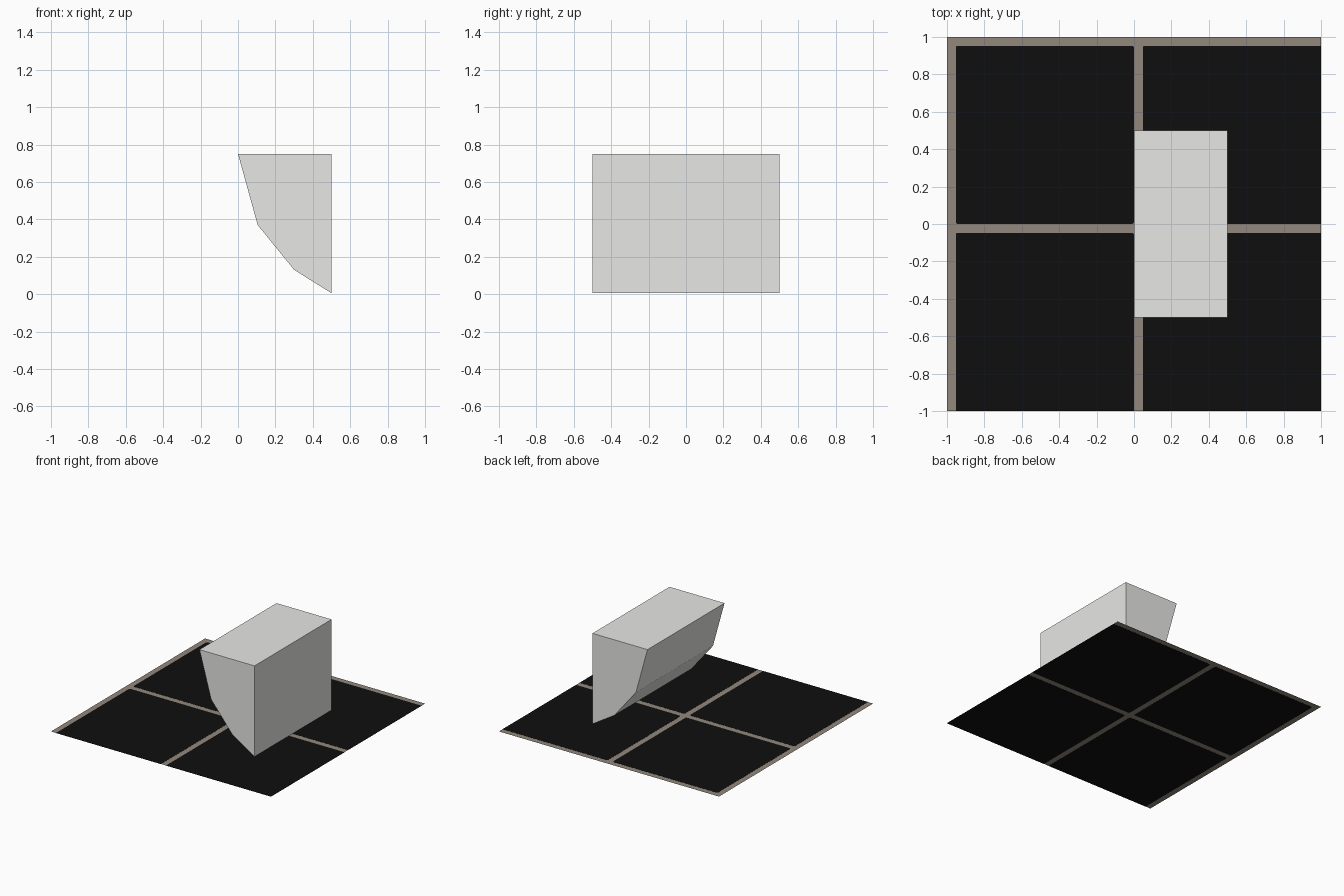
import bpy, bmesh

if "Cube" in bpy.data.objects:
    bpy.data.objects.remove(bpy.data.objects["Cube"])


def material(name, color):
    mat = bpy.data.materials.new(name)
    mat.diffuse_color = (*color, 1)
    mat.use_nodes = True
    mat.node_tree.nodes["Principled BSDF"].inputs["Base Color"].default_value = mat.diffuse_color
    return mat


def make_object(name, bm, mat):
    bmesh.ops.recalc_face_normals(bm, faces=bm.faces)
    mesh = bpy.data.meshes.new(name)
    bm.to_mesh(mesh)
    bm.free()
    mesh.materials.append(mat)
    obj = bpy.data.objects.new(name, mesh)
    bpy.context.collection.objects.link(obj)
    return obj


def extrude(bm, face, offset):
    geom = bmesh.ops.extrude_face_region(bm, geom=[face])["geom"]
    verts = [v for v in geom if isinstance(v, bmesh.types.BMVert)]
    bmesh.ops.translate(bm, verts=verts, vec=offset)


white = material("pale grey", (0.8, 0.8, 0.78))
grout = material("warm grey grout", (0.29, 0.245, 0.202))
black = material("black tile", (0.0048, 0.0048, 0.0048))

# Block: faceted side profile extruded along y
profile = [(0, 0.75), (0.105, 0.37), (0.3, 0.13), (0.5, 0.005), (0.5, 0.75)]
bm = bmesh.new()
face = bm.faces.new([bm.verts.new((x, -0.5, z)) for x, z in profile])
extrude(bm, face, (0, 1, 0))
make_object("curved_block", bm, white)

# Floor sheet showing as the grout lines
bm = bmesh.new()
bm.faces.new([bm.verts.new((x, y, 0.001)) for x, y in [(-1, -1), (1, -1), (1, 1), (-1, 1)]])
make_object("floor_grout", bm, grout)

# Four thin tiles, visible above and below the sheet, with softened inner corners
GAP = 0.047
for col, x0 in enumerate((-1, 0)):
    for row, y0 in enumerate((-1, 0)):
        left, right, low, high = x0 + GAP, x0 + 1, y0, y0 + 1 - GAP
        bm = bmesh.new()
        bm.faces.new([bm.verts.new((x, y, 0)) for x, y in
                      [(left, low), (right, low), (right, high), (left, high)]])
        inner = [v for v in bm.verts if v.co.x < 0.99 and v.co.y > -0.99]
        bmesh.ops.bevel(bm, geom=inner, offset=0.012, segments=3,
                        profile=0.5, affect='VERTICES')
        bm.faces.ensure_lookup_table()
        extrude(bm, bm.faces[0], (0, 0, 0.002))
        make_object(f"floor_tile_{col}_{row}", bm, black)
